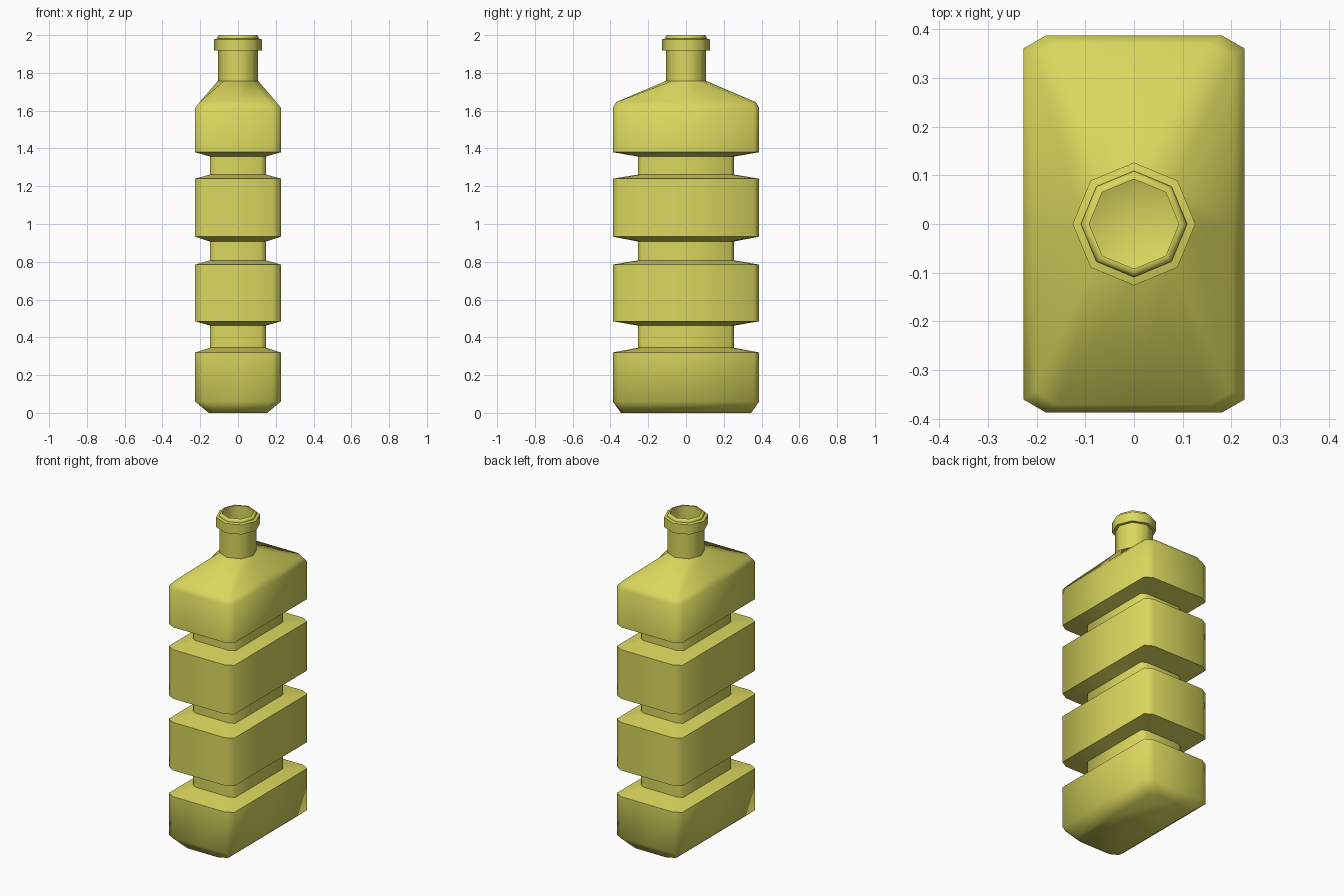
import bpy, bmesh, math

cube = bpy.data.objects.get("Cube")
if cube:
    bpy.data.objects.remove(cube, do_unlink=True)

# Single yellow material
mat = bpy.data.materials.new("olive yellow")
mat.use_nodes = True
COLOR = (0.70, 0.68, 0.11, 1)
mat.diffuse_color = COLOR
mat.node_tree.nodes["Principled BSDF"].inputs["Base Color"].default_value = COLOR


def box_ring(hx, hy, z, k=1.0):
    """Chamfered rectangle with a point in the middle of each side."""
    cx, cy = hx - 0.047 * k, hy - 0.027 * k
    quarter = [(hx, 0), (hx, cy), (cx, hy)]
    half = quarter + [(0, hy), (-cx, hy), (-hx, cy)]
    return [(x, y, z) for x, y in half] + [(-x, -y, z) for x, y in half]


def round_ring(r, z, doubled=False):
    """Octagon; diagonal points may be doubled to match a box ring."""
    steps = []
    for i in range(8):
        steps += [i] * (2 if doubled and i % 2 else 1)
    return [(r * math.cos(i * math.pi / 4), r * math.sin(i * math.pi / 4), z) for i in steps]


def loft(name, rings, cap_start=True, cap_end=True):
    bm = bmesh.new()
    loops = [[bm.verts.new(p) for p in ring] for ring in rings]
    for a, b in zip(loops, loops[1:]):
        n = len(a)
        for i in range(n):
            j = (i + 1) % n
            bm.faces.new((a[i], a[j], b[j], b[i]))
    if cap_start:
        bm.faces.new(loops[0][::-1])
    if cap_end:
        bm.faces.new(loops[-1])
    bmesh.ops.remove_doubles(bm, verts=bm.verts, dist=0.0001)
    mesh = bpy.data.meshes.new(name)
    bm.to_mesh(mesh)
    bm.free()
    mesh.materials.append(mat)
    obj = bpy.data.objects.new(name, mesh)
    bpy.context.collection.objects.link(obj)
    bpy.ops.object.select_all(action='DESELECT')
    obj.select_set(True)
    bpy.context.view_layer.objects.active = obj
    bpy.ops.object.shade_smooth_by_angle(angle=math.radians(65))
    return obj


# Body: wide blocks separated by narrow waists, then the shoulder
FULL, WAIST = (0.227, 0.387), (0.147, 0.253)
rings = [box_ring(0.155, 0.345, 0.0), box_ring(*FULL, 0.06)]
for low, waist_low, waist_high, high in [(0.32, 0.345, 0.462, 0.485),
                                         (0.785, 0.808, 0.907, 0.933),
                                         (1.24, 1.262, 1.357, 1.38)]:
    rings += [box_ring(*FULL, low), box_ring(*WAIST, waist_low, 0.65),
              box_ring(*WAIST, waist_high, 0.65), box_ring(*FULL, high)]
rings += [box_ring(*FULL, 1.615), box_ring(0.203, 0.37, 1.645),
          round_ring(0.107, 1.757, True)]
loft("bottle_body", rings, cap_end=False)

# Neck with raised lip and hollow mouth
profile = [(0.107, 1.757), (0.107, 1.918), (0.126, 1.918), (0.126, 1.978),
           (0.109, 1.982), (0.109, 1.99), (0.102, 2.0), (0.092, 2.0),
           (0.092, 1.80), (0.0, 1.765)]
loft("bottle_neck", [round_ring(r, z) for r, z in profile],
     cap_start=False, cap_end=False)
